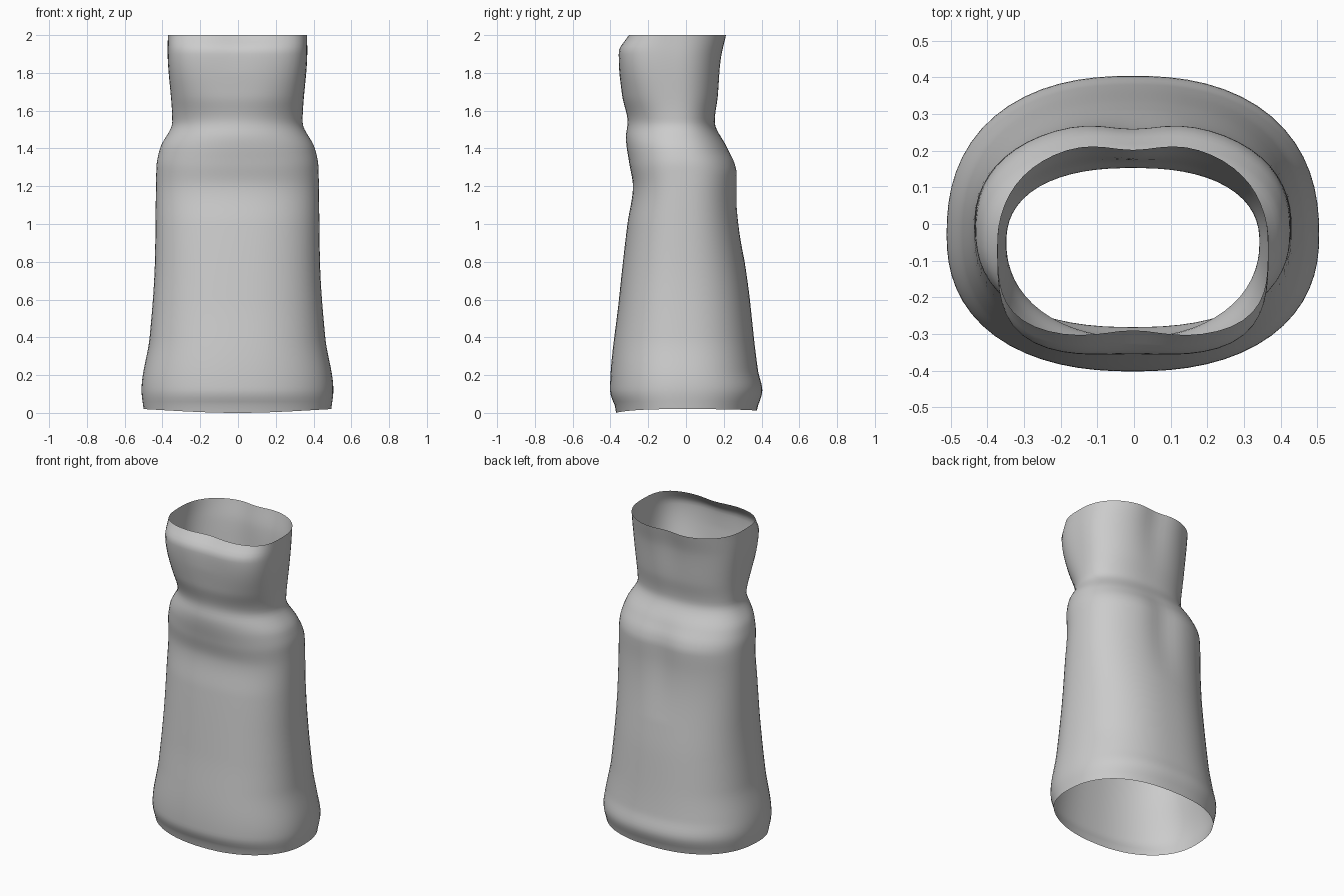
import bpy, bmesh, math

if "Cube" in bpy.data.objects:
    bpy.data.objects.remove(bpy.data.objects["Cube"])

SEGS, STEP = 64, 0.02

# Profile curves as (height, value) keys
WIDTH = [(0.02, 0.497), (0.12, 0.508), (0.4, 0.465), (0.8, 0.437), (1.3, 0.429),
         (1.4, 0.41), (1.54, 0.345), (1.92, 0.37), (2, 0.368)]
FRONT = [(0.02, 0.37), (0.12, 0.402), (0.6, 0.355), (1, 0.31), (1.2, 0.281),
         (1.32, 0.3), (1.46, 0.318), (1.54, 0.309), (1.68, 0.338), (1.91, 0.359), (2, 0.308)]
BACK = [(0.02, 0.375), (0.12, 0.404), (0.22, 0.382), (0.6, 0.338), (1.15, 0.277), (1.27, 0.279),
        (1.32, 0.268), (1.4, 0.225), (1.54, 0.153), (1.68, 0.174), (1.87, 0.195), (2, 0.226)]
# How boxy the front half is, and how deep its and the back's centre grooves are
SQUARE = [(0.02, 2.3), (1.2, 2.4), (1.5, 2.1), (1.9, 3.4), (2, 3.4)]
FRONT_GROOVE = [(1.8, 0), (1.92, 0.006), (2, 0.018)]
BACK_GROOVE = [(0.8, 0), (1.27, 0.02), (1.48, 0), (2, 0.024)]
# Depth at which the section is widest
MIDDLE = [(0.6, -0.03), (1.2, -0.01), (1.5, -0.05), (2, -0.06)]


def curve(keys, z):
    """Smooth interpolation through the keys without overshoot."""
    if z <= keys[0][0]:
        return keys[0][1]
    if z >= keys[-1][0]:
        return keys[-1][1]
    slopes = [(b[1] - a[1]) / (b[0] - a[0]) for a, b in zip(keys, keys[1:])]
    k = next(i for i in range(len(slopes)) if z <= keys[i + 1][0])

    def tangent(i):
        if i == 0 or i == len(slopes):
            return slopes[min(i, len(slopes) - 1)]
        p, q = slopes[i - 1], slopes[i]
        return 2 * p * q / (p + q) if p * q > 0 else 0

    (z0, v0), (z1, v1) = keys[k], keys[k + 1]
    d = z1 - z0
    t = (z - z0) / d
    bend = (1 - t) ** 2 * t * d * tangent(k) - (1 - t) * t * t * d * tangent(k + 1)
    return v0 + (v1 - v0) * t * t * (3 - 2 * t) + bend


def section(z):
    """One rounded-rectangle cross-section with centre grooves."""
    w, yc = curve(WIDTH, z), curve(MIDDLE, z)
    yf, yb = curve(FRONT, z), curve(BACK, z)
    nf, gf, gb = curve(SQUARE, z), curve(FRONT_GROOVE, z), curve(BACK_GROOVE, z)
    points = []
    for i in range(SEGS):
        a = 2 * math.pi * i / SEGS
        c, s = math.cos(a), math.sin(a)
        n, h, groove = (2.35, yb - yc, gb) if s >= 0 else (nf, yf + yc, gf)
        r = (abs(c) ** n + abs(s) ** n) ** (-1 / n)
        x, y = w * c * r, h * s * r
        if abs(s) > 0.3:
            y -= math.copysign(groove * math.exp(-(x / 0.1) ** 2), s)
        # the hem droops a little at the front and back centre
        droop = (0.02 if s < 0 else 0.008) * abs(s) ** 3 if z < 0.03 else 0
        points.append((x - 0.003, yc + y, z - droop))
    return points


# Open tapered sleeve lofted through the cross-sections
bm = bmesh.new()
loops = [[bm.verts.new(p) for p in section(STEP * k)] for k in range(1, round(2 / STEP) + 1)]
for lo, hi in zip(loops, loops[1:]):
    for i in range(SEGS):
        j = (i + 1) % SEGS
        bm.faces.new((lo[i], lo[j], hi[j], hi[i])).smooth = True
mesh = bpy.data.meshes.new("sleeve")
bm.to_mesh(mesh)
bm.free()
sleeve = bpy.data.objects.new("sleeve", mesh)
bpy.context.collection.objects.link(sleeve)
